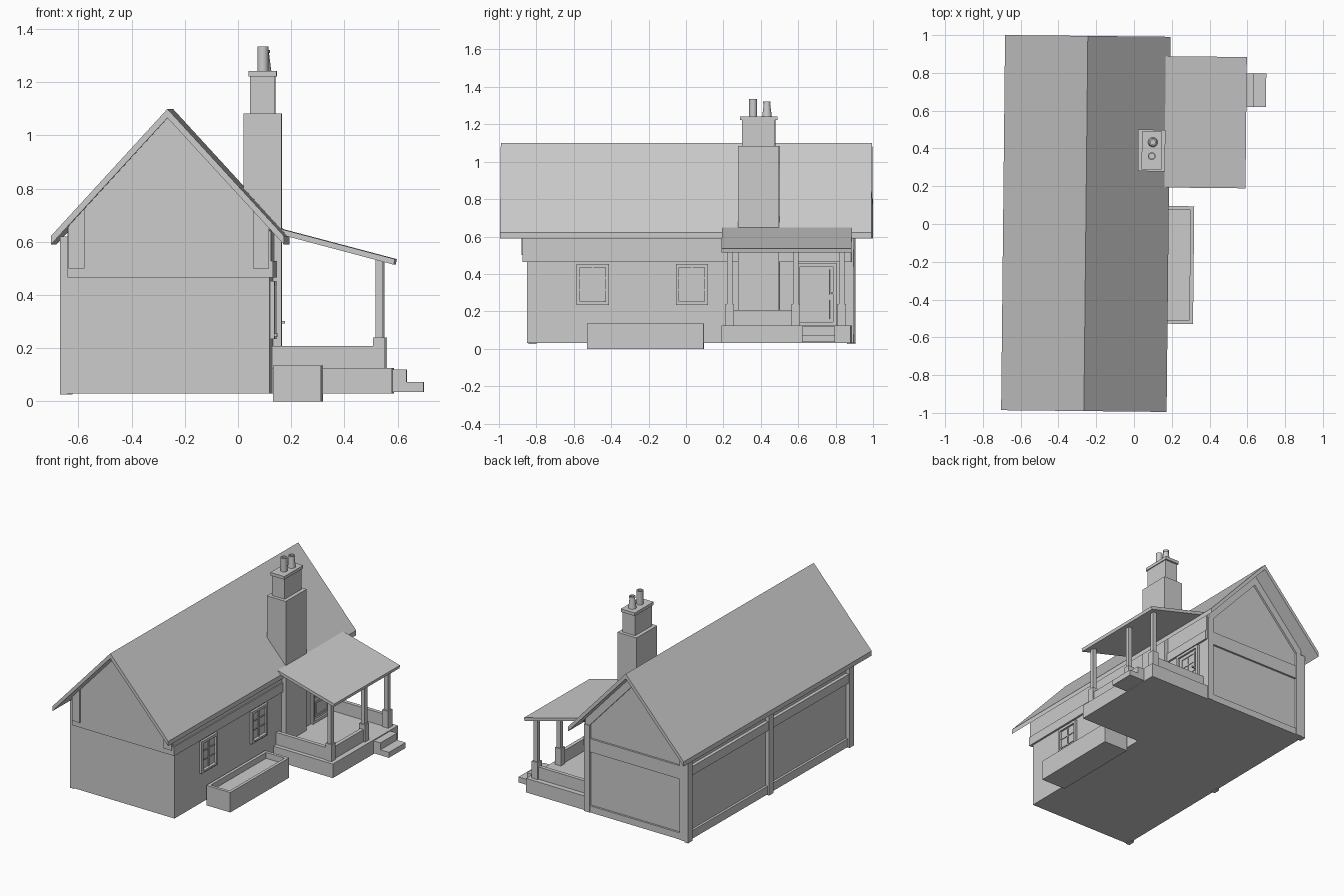
import bpy, bmesh, math
from mathutils import Matrix

if "Cube" in bpy.data.objects:
    bpy.data.objects.remove(bpy.data.objects["Cube"])

TURN = Matrix.Rotation(-0.0105, 4, 'Z')   # the whole house is turned very slightly


def finish(name, bm):
    bmesh.ops.recalc_face_normals(bm, faces=bm.faces)
    bm.transform(TURN)
    me = bpy.data.meshes.new(name)
    bm.to_mesh(me)
    bm.free()
    ob = bpy.data.objects.new(name, me)
    bpy.context.collection.objects.link(ob)
    return ob


def prism(name, pts, y0, y1):
    """Extrude an x-z profile along y."""
    bm = bmesh.new()
    a = [bm.verts.new((x, y0, z)) for x, z in pts]
    b = [bm.verts.new((x, y1, z)) for x, z in pts]
    bm.faces.new(a)
    bm.faces.new(b[::-1])
    for i in range(len(pts)):
        j = (i + 1) % len(pts)
        bm.faces.new((a[i], b[i], b[j], a[j]))
    return finish(name, bm)


def box(name, x0, x1, y0, y1, z0, z1):
    return prism(name, [(x0, z0), (x1, z0), (x1, z1), (x0, z1)], y0, y1)


def side_frame(name, x0, x1, y0, y1, z0, z1, t):
    """Rectangular frame lying on a side wall."""
    box(name + "_left", x0, x1, y0, y0 + t, z0, z1)
    box(name + "_right", x0, x1, y1 - t, y1, z0, z1)
    box(name + "_bottom", x0, x1, y0 + t, y1 - t, z0, z0 + t)
    box(name + "_top", x0, x1, y0 + t, y1 - t, z1 - t, z1)


def lathe(name, x, y, profile, n=16):
    """Round part from (radius, height) pairs."""
    bm = bmesh.new()
    rings = [[bm.verts.new((x + r * math.cos(2 * math.pi * i / n),
                            y + r * math.sin(2 * math.pi * i / n), z)) for i in range(n)]
             for r, z in profile]
    for a, b in zip(rings, rings[1:]):
        for i in range(n):
            bm.faces.new((a[i], a[(i + 1) % n], b[(i + 1) % n], b[i]))
    bm.faces.new(rings[0])
    bm.faces.new(rings[-1])
    ob = finish(name, bm)
    bpy.ops.object.select_all(action='DESELECT')
    ob.select_set(True)
    bpy.context.view_layer.objects.active = ob
    bpy.ops.object.shade_smooth_by_angle(angle=math.radians(35))


RX, SLOPE = -0.255, 1.09                  # ridge position and roof pitch
L, R = -0.632, 0.128                      # side walls


def under(x):
    return 1.066 - SLOPE * abs(x - RX)


# main walls and gables
prism("house_body", [(L, 0.03), (R, 0.03), (R, under(R)), (RX, 1.066), (L, under(L))], -0.85, 0.88)
prism("front_gable", [(L, 0.465), (R, 0.465), (R, under(R)), (RX, 1.066), (L, under(L))], -0.87, -0.85)
for s, x0, x1 in ((0, L + 0.003, L + 0.063), (1, R - 0.063, R - 0.003)):
    prism("front_gable_trim_%d" % s, [(x0, 0.50), (x1, 0.50), (x1, under(x1)), (x0, under(x0))],
          -0.877, -0.87)

# main roof
e = 0.438
prism("roof", [(RX - e, 0.59), (RX - e, 0.622), (RX, 1.10), (RX + e, 0.622), (RX + e, 0.59),
               (RX, 1.066)], -0.993, 0.993)

# boards under the right eave
box("eave_board_lower", R, 0.141, -0.872, 0.885, 0.465, 0.527)
box("eave_board_upper", R, 0.134, -0.872, 0.885, 0.527, 0.64)

# left wall timber frame
for i, y in enumerate((-0.85, 0.0, 0.855)):
    box("left_post_%d" % i, -0.66, L, y, y + 0.045, 0.025, 0.62)
box("left_bottom_rail", -0.648, L, -0.82, 0.88, 0.03, 0.085)
box("left_top_rail", -0.655, L, -0.84, 0.88, 0.465, 0.525)

# back wall timber frame
for i, x in enumerate((L, R - 0.04)):
    box("back_post_%d" % i, x, x + 0.04, 0.88, 0.897, 0.03, 0.62)
box("back_bottom_rail", L + 0.04, R - 0.04, 0.88, 0.893, 0.03, 0.075)
box("back_middle_rail", L + 0.04, R - 0.04, 0.88, 0.893, 0.44, 0.53)
for s in (-1, 1):
    ex = RX + s * 0.375
    prism("back_gable_rake_%d" % s, [(RX, 1.066), (ex, under(ex)), (ex, under(ex) - 0.07), (RX, 0.996)],
          0.88, 0.893)

# chimney with cap and pots
box("chimney_stack", 0.017, 0.161, 0.28, 0.50, 0.125, 1.083)
box("chimney_neck", 0.042, 0.136, 0.302, 0.478, 1.08, 1.225)
box("chimney_cap", 0.037, 0.142, 0.29, 0.49, 1.222, 1.243)
lathe("chimney_pot_straight", 0.09, 0.36,
      [(0.021, 1.24), (0.021, 1.335), (0.014, 1.335), (0.014, 1.26)])
lathe("chimney_pot_tapered", 0.095, 0.434,
      [(0.026, 1.24), (0.017, 1.31), (0.02, 1.31), (0.02, 1.322), (0.013, 1.322), (0.013, 1.26)])

# windows
for i, y in enumerate((-0.583, -0.053)):
    n = "window_%d" % i
    y1 = y + 0.172
    side_frame(n + "_frame", R - 0.01, 0.143, y, y1, 0.235, 0.452, 0.018)
    box(n + "_glass", R - 0.01, 0.130, y, y1, 0.24, 0.45)
    box(n + "_upright", R, 0.136, y + 0.082, y + 0.090, 0.25, 0.44)
    for k in (1, 2):
        box(n + "_bar_%d" % k, R, 0.135, y + 0.018, y1 - 0.018, 0.25 + 0.062 * k, 0.257 + 0.062 * k)
    box(n + "_sill", R, 0.150, y + 0.025, y1 - 0.022, 0.243, 0.255)

# door
side_frame("door_frame", R, 0.143, 0.592, 0.806, 0.125, 0.458, 0.018)
box("door_leaf", R - 0.01, 0.131, 0.60, 0.80, 0.125, 0.45)
side_frame("door_lower_panel", R, 0.136, 0.63, 0.77, 0.16, 0.26, 0.012)
side_frame("door_window", R, 0.136, 0.63, 0.77, 0.29, 0.425, 0.012)
box("door_window_upright", R, 0.135, 0.696, 0.704, 0.30, 0.415)
box("door_window_bar", R, 0.135, 0.64, 0.76, 0.353, 0.361)
box("door_handle", R, 0.168, 0.777, 0.787, 0.292, 0.302)

# porch base and steps
box("porch_base", R - 0.01, 0.577, 0.195, 0.885, 0.03, 0.125)
box("step_upper", 0.57, 0.628, 0.627, 0.803, 0.035, 0.119)
box("step_lower", 0.62, 0.692, 0.627, 0.803, 0.035, 0.072)

# porch low walls
box("porch_front_wall", R, 0.53, 0.223, 0.248, 0.12, 0.208)
box("porch_back_wall", R, 0.53, 0.825, 0.85, 0.12, 0.208)
box("porch_side_wall", 0.516, 0.541, 0.24, 0.60, 0.12, 0.208)

# porch posts
for i, y in enumerate((0.240, 0.593, 0.838)):
    box("porch_pedestal_%d" % i, 0.506, 0.551, y - 0.022, y + 0.022, 0.12, 0.24)
    box("porch_post_%d" % i, 0.514, 0.543, y - 0.014, y + 0.014, 0.235, 0.535)

# porch roof
prism("porch_roof", [(0.14, 0.632), (0.14, 0.655), (0.160, 0.648), (0.588, 0.535), (0.584, 0.514)],
      0.195, 0.89)

# planter
side = [(0.137, 0.157, -0.526, 0.097), (0.298, 0.318, -0.526, 0.097),
        (0.157, 0.298, -0.526, -0.506), (0.157, 0.298, 0.077, 0.097)]
for i, (x0, x1, y0, y1) in enumerate(side):
    box("planter_side_%d" % i, x0, x1, y0, y1, 0.0, 0.135)
box("planter_soil", 0.155, 0.30, -0.51, 0.08, 0.0, 0.095)
